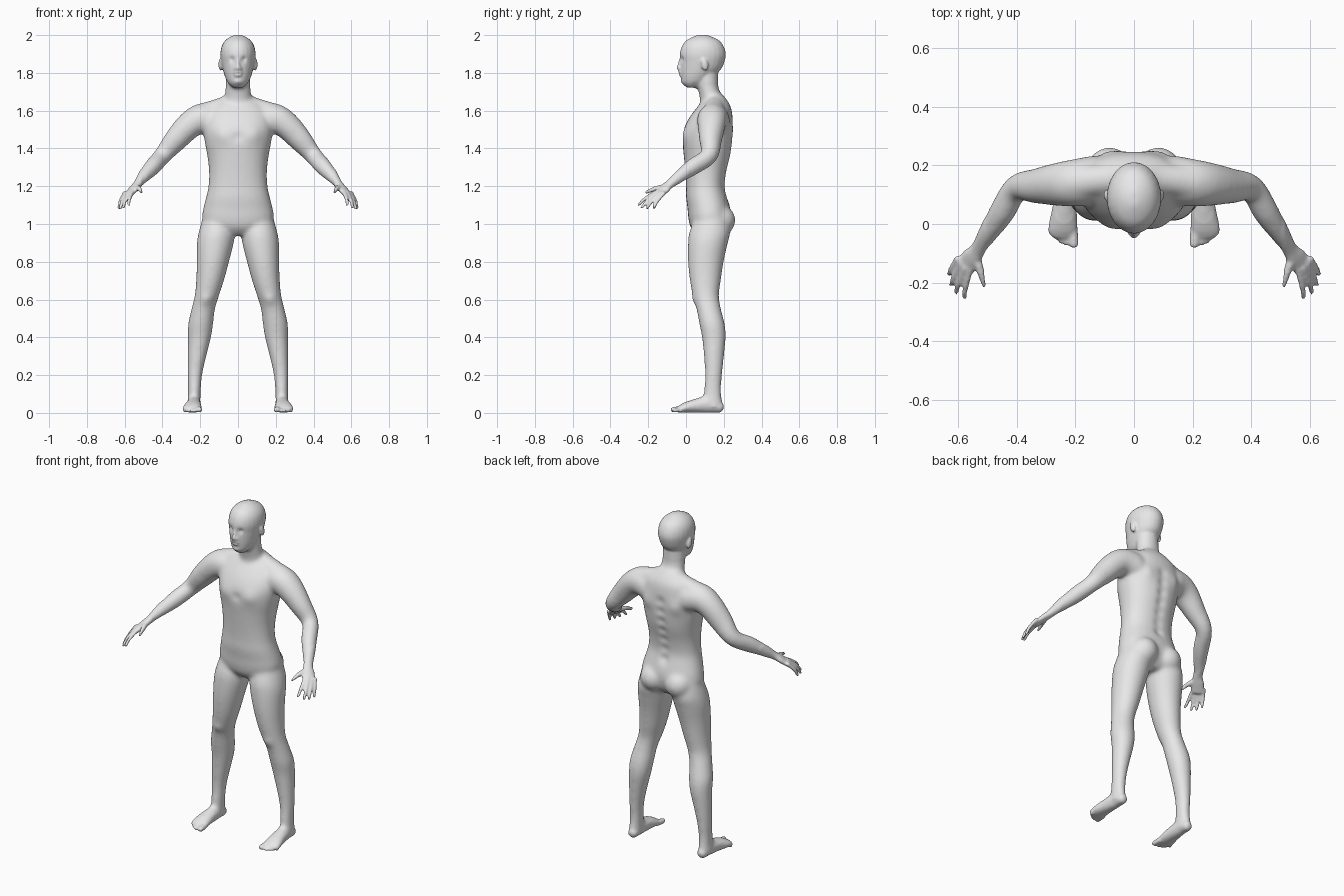
import bpy, bmesh, math
from mathutils import Vector, Matrix

cube = bpy.data.objects.get("Cube")
if cube:
    bpy.data.objects.remove(cube, do_unlink=True)

SIDES = 24
form = bmesh.new()


def resample(points, steps=4):
    """Smooth spline through tuples of any length."""
    result = []
    last = len(points) - 1
    for i in range(last):
        before, start = points[max(i - 1, 0)], points[i]
        end, after = points[i + 1], points[min(i + 2, last)]
        for k in range(steps):
            t = k / steps
            result.append([b + t * ((c - a) + t * ((2 * a - 5 * b + 4 * c - d) + t * (3 * b - a - 3 * c + d))) / 2
                           for a, b, c, d in zip(before, start, end, after)])
    result.append(list(points[last]))
    return result


def ring(center, across, up, width, depth, power=1.0):
    loop = []
    for k in range(SIDES):
        angle = math.tau * k / SIDES
        c, s = math.cos(angle), math.sin(angle)
        c = math.copysign(abs(c) ** power, c)
        s = math.copysign(abs(s) ** power, s)
        loop.append(center + across * (width * c) + up * (depth * s))
    return loop


def loft(loops, mirrored):
    """Closed skin over loops of points, on one or both sides."""
    for side in ((1, -1) if mirrored else (1,)):
        rows = [[form.verts.new((p.x * side, p.y, p.z)) for p in loop] for loop in loops]
        faces = [form.faces.new(rows[0]), form.faces.new(rows[-1])]
        for low, high in zip(rows, rows[1:]):
            for k in range(SIDES):
                n = (k + 1) % SIDES
                faces.append(form.faces.new((low[k], low[n], high[n], high[k])))
        bmesh.ops.recalc_face_normals(form, faces=faces)


def stack(levels, mirrored=False, power=1.0):
    """Level cross-sections: height, front, back, centre x, half width."""
    loops = []
    for z, front, back, x, width in resample(levels):
        center = Vector((x, (front + back) / 2, z))
        loops.append(ring(center, Vector((1, 0, 0)), Vector((0, 1, 0)), width, (back - front) / 2, power))
    loft(loops, mirrored)


def tube(path, across=(1, 0, 0), mirrored=True):
    """Round-ended tube along a path of x, y, z, half width, half thickness."""
    points = resample(path)
    loops = []
    final = len(points) - 1
    for i, (x, y, z, width, depth) in enumerate(points):
        tangent = Vector(points[min(i + 1, final)][:3]) - Vector(points[max(i - 1, 0)][:3])
        tangent.normalize()
        u = Vector(across)
        u = (u - tangent * u.dot(tangent)).normalized()
        v = tangent.cross(u)
        center = Vector((x, y, z))
        r = min(width, depth)
        caps = [(0.0, 1.0)]
        if i == 0:
            caps = [(-0.9, 0.4), (-0.6, 0.8)] + caps
        elif i == final:
            caps += [(0.6, 0.8), (0.9, 0.4)]
        for shift, scale in caps:
            loops.append(ring(center + tangent * (r * shift), u, v, width * scale, depth * scale))
    loft(loops, mirrored)


def ball(center, size, tilt=0.0, mirrored=True):
    for side in ((1, -1) if mirrored else (1,)):
        place = Matrix.Translation((center[0] * side, center[1], center[2]))
        bmesh.ops.create_icosphere(form, subdivisions=3, radius=1,
                                   matrix=place @ Matrix.Rotation(tilt, 4, 'X') @ Matrix.Diagonal((*size, 1)))


# Torso and neck
stack([(.94, .06, .19, 0, .07), (.98, .025, .22, 0, .16), (1.03, .012, .235, 0, .19),
       (1.08, .008, .235, 0, .185), (1.14, 0, .22, 0, .17), (1.2, 0, .207, 0, .157),
       (1.28, -.005, .217, 0, .154), (1.36, -.012, .237, 0, .163), (1.43, -.018, .247, 0, .176),
       (1.5, -.012, .25, 0, .185), (1.56, .015, .248, 0, .18), (1.62, .06, .238, 0, .15),
       (1.66, .095, .215, 0, .1), (1.69, .11, .19, 0, .06)], power=.9)
stack([(1.6, .08, .225, 0, .085), (1.67, .072, .195, 0, .073),
       (1.72, .062, .173, 0, .067), (1.8, .05, .17, 0, .064)])
# Sloping shoulders
tube([(.02, .155, 1.645, .05, .05), (.12, .15, 1.615, .052, .045), (.21, .14, 1.58, .06, .055)], across=(0, 1, 0))
# Buttocks
ball((.083, .17, 1.02), (.085, .093, .085))

# Head
stack([(1.722, .005, .07, 0, .028), (1.745, -.02, .11, 0, .052), (1.78, -.027, .145, 0, .069),
       (1.82, -.03, .186, 0, .081), (1.86, -.03, .204, 0, .089), (1.9, -.033, .211, 0, .093),
       (1.94, -.022, .2, 0, .087), (1.97, 0, .178, 0, .069), (1.99, .035, .14, 0, .043),
       (2.001, .065, .11, 0, .016)])
# Nose, lips, chin and ears
tube([(0, -.024, 1.882, .008, .009), (0, -.032, 1.85, .009, .01), (0, -.04, 1.827, .012, .011)], mirrored=False)
ball((.011, -.032, 1.823), (.01, .012, .009))
ball((0, -.028, 1.803), (.024, .013, .008), mirrored=False)
ball((0, -.026, 1.789), (.021, .013, .008), mirrored=False)
ball((0, -.01, 1.757), (.026, .018, .017), mirrored=False)
ball((.092, .098, 1.845), (.012, .019, .034), tilt=.25)

# Arms running into the palms
PALM = (.045, .05, -.01)
tube([(.13, .15, 1.55, .085, .08), (.2, .14, 1.555, .082, .08), (.26, .135, 1.52, .075, .072),
      (.33, .13, 1.445, .06, .064), (.4, .122, 1.362, .046, .048), (.45, .04, 1.305, .045, .046),
      (.495, -.03, 1.255, .035, .035), (.53, -.085, 1.212, .027, .022),
      (.553, -.115, 1.186, .036, .019), (.58, -.148, 1.155, .038, .014)], across=PALM)
# Fingers as knuckle and tip pairs
fingers = [((.563, -.177, 1.156), (.578, -.25, 1.102)), ((.582, -.168, 1.152), (.606, -.233, 1.087)),
           ((.597, -.15, 1.147), (.623, -.207, 1.083)), ((.608, -.13, 1.145), (.63, -.17, 1.085))]
for knuckle, tip in fingers:
    a, b = Vector(knuckle), Vector(tip)
    root, bend = a.lerp(b, -.3), a.lerp(b, .5) + Vector((.004, -.004, .004))
    tube([(*root, .011, .011), (*bend, .01, .01), (*b, .008, .008)], across=PALM)
# Thumb
tube([(.54, -.105, 1.198, .017, .016), (.522, -.165, 1.186, .013, .013), (.508, -.21, 1.168, .01, .009)])

# Legs
stack([(1.04, .05, .22, .105, .08), (.96, .018, .235, .113, .095), (.9, .01, .222, .12, .098),
       (.8, .01, .2, .133, .086), (.7, .02, .185, .148, .074), (.62, .035, .175, .165, .065),
       (.55, .055, .186, .184, .063), (.47, .07, .206, .198, .067), (.4, .084, .211, .204, .062),
       (.3, .094, .202, .217, .05), (.2, .1, .192, .228, .039), (.12, .095, .187, .231, .035),
       (.03, .09, .195, .234, .034)], mirrored=True)
# Feet and toes
tube([(.232, .172, .031, .03, .031), (.233, .12, .045, .035, .045), (.237, .05, .038, .042, .038),
      (.242, -.01, .026, .05, .026), (.244, -.035, .019, .047, .018)])
for i in range(5):
    r = .017 if i == 0 else .0115 - i * .0005
    x = .205 if i == 0 else .215 + i * .0165
    reach = -.068 + i * i * .0025
    tube([(x + .003, -.02, .02, r, r), (x, reach, r, r, r * .85)])

# Fuse all parts into one skin
mesh = bpy.data.meshes.new("body")
form.to_mesh(mesh)
form.free()
body = bpy.data.objects.new("body", mesh)
bpy.context.collection.objects.link(body)
remesh = body.modifiers.new("fuse", 'REMESH')
remesh.mode = 'VOXEL'
remesh.voxel_size = .0065
graph = bpy.context.evaluated_depsgraph_get()
fused = bpy.data.meshes.new_from_object(body.evaluated_get(graph))
body.modifiers.clear()
body.data = fused
fused.name = "body"

# Blend the joins, keeping hands, feet and face crisp
skin = bmesh.new()
skin.from_mesh(fused)


def relax(verts, times):
    for _ in range(times):
        bmesh.ops.smooth_vert(skin, verts=verts, factor=.5, use_axis_x=True, use_axis_y=True, use_axis_z=True)


def is_trunk(p):
    return .06 < p.z < (1.75 if p.y > .03 else 1.71) and abs(p.x) < .51


relax([v for v in skin.verts if is_trunk(v.co)], 24)
relax(skin.verts[:], 2)

# Sculpted dents and swellings: x, y, z, radius, push along y
brushes = [(.034, -.026, 1.87, .014, .013), (.034, -.016, 1.868, .009, -.005),
           (0, -.04, 1.796, .005, .005), (.012, -.036, 1.796, .005, .005),
           (.085, -.005, 1.47, .045, -.009), (0, -.018, 1.46, .025, .005),
           (.1, .24, 1.5, .045, .01), (.168, .04, .6, .03, -.007), (.092, .088, 1.845, .01, .004)]
brushes += [(0, .245 - abs(1.43 - z) * .1, z, .028, -.01) for z in (1.16, 1.22, 1.28, 1.34, 1.4, 1.46, 1.52)]
for x, y, z, radius, push in brushes:
    centers = [Vector((x * s, y, z)) for s in ((1, -1) if x else (1,))]
    for v in skin.verts:
        if abs(v.co.z - z) < radius * 2.5:
            for center in centers:
                v.co.y += push * math.exp(-(v.co - center).length_squared / radius ** 2)

for face in skin.faces:
    face.smooth = True
skin.to_mesh(fused)
skin.free()

# One plain skin colour
grey = bpy.data.materials.new("plain grey")
grey.use_nodes = True
colour = (.8, .8, .8, 1)
grey.diffuse_color = colour
grey.node_tree.nodes["Principled BSDF"].inputs["Base Color"].default_value = colour
fused.materials.clear()
fused.materials.append(grey)
